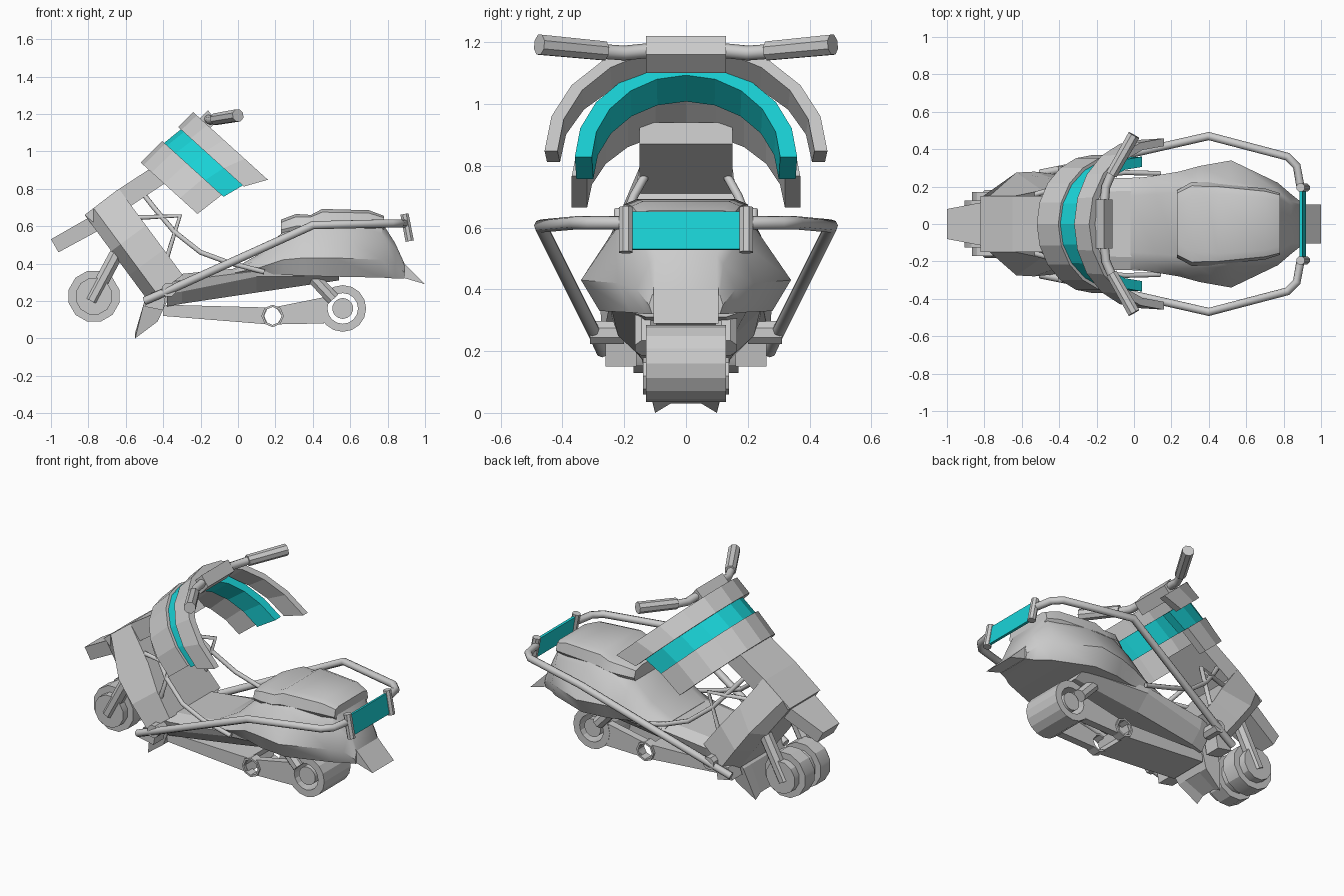
import bpy, bmesh, math
from mathutils import Vector

if "Cube" in bpy.data.objects:
    bpy.data.objects.remove(bpy.data.objects["Cube"])

cyan = bpy.data.materials.new("cyan")
cyan.diffuse_color = (0.01, 0.65, 0.68, 1)
cyan.use_nodes = True
cyan.node_tree.nodes["Principled BSDF"].inputs["Base Color"].default_value = cyan.diffuse_color


def loft(name, rings, closed_ends=True, mat=None, smooth=None, loop=False):
    bm = bmesh.new()
    rows = [[bm.verts.new(p) for p in r] for r in rings]
    n = len(rows[0])
    pairs = list(zip(rows, rows[1:])) + ([(rows[-1], rows[0])] if loop else [])
    for a, b in pairs:
        for i in range(n):
            j = (i + 1) % n
            bm.faces.new((a[i], a[j], b[j], b[i]))
    if closed_ends and not loop:
        bm.faces.new(rows[0])
        bm.faces.new(rows[-1])
    bmesh.ops.recalc_face_normals(bm, faces=bm.faces)
    me = bpy.data.meshes.new(name)
    bm.to_mesh(me)
    bm.free()
    ob = bpy.data.objects.new(name, me)
    bpy.context.collection.objects.link(ob)
    if mat:
        me.materials.append(mat)
    if smooth:
        bpy.ops.object.select_all(action='DESELECT')
        ob.select_set(True)
        bpy.context.view_layer.objects.active = ob
        bpy.ops.object.shade_smooth_by_angle(angle=math.radians(smooth))
    return ob


def slab(name, pts, y0, y1, mat=None):
    return loft(name, [[(x, y, z) for x, z in pts] for y in (y0, y1)], mat=mat)


def hull(name, sections, smooth=None):
    """Mirrored cross-sections: (x, [(half width, z) bottom to top])."""
    rings = [[(x, w, z) for w, z in s] + [(x, -w, z) for w, z in reversed(s)]
             for x, s in sections]
    return loft(name, rings, smooth=smooth)


def rod(name, a, b, r, sides=8, r2=None):
    a, b = Vector(a), Vector(b)
    q = (b - a).to_track_quat('Z', 'Y')
    ring = lambda c, rad: [c + q @ Vector((rad * math.cos(t), rad * math.sin(t), 0))
                           for t in [(k + .5) * math.tau / sides for k in range(sides)]]
    return loft(name, [ring(a, r), ring(b, r2 or r)], smooth=30)


def tube(name, pts, r):
    cu = bpy.data.curves.new(name, 'CURVE')
    cu.dimensions = '3D'
    cu.bevel_depth = r
    cu.bevel_resolution = 2
    cu.use_fill_caps = True
    sp = cu.splines.new('POLY')
    sp.points.add(len(pts) - 1)
    for p, c in zip(sp.points, pts):
        p.co = (*c, 1)
    ob = bpy.data.objects.new(name, cu)
    bpy.context.collection.objects.link(ob)
    return ob


def ring_tube(name, x, z, ro, ri, y0, y1, sides):
    prof = [(ro, y0), (ro, y1), (ri, y1), (ri, y0)]
    return loft(name, [[(x + r * math.cos(t), y, z + r * math.sin(t)) for r, y in prof]
                       for t in [k * math.tau / sides for k in range(sides)]], loop=True)


def cowl(name, lo, hi, T, mat=None):
    """Horseshoe band; lo/hi = (x, z at the nose, length, half width)."""
    rings = []
    for k in range(11):
        a = math.radians(-90 + 18 * k)
        def pt(e, t):
            x, z, L, W = e
            u = L - (L - t) * math.cos(a)
            return (x + .74 * u, (W - t) * math.sin(a), z - .67 * u)
        rings.append([pt(lo, 0), pt(hi, 0), pt(hi, T), pt(lo, T)])
    return loft(name, rings, mat=mat)


# windscreen cowl bands
cowl("cowl_lower_band", (-.52, .94, .41, .37), (-.405, 1.055, .43, .37), .05)
cowl("cowl_cyan_band", (-.395, 1.045, .43, .355), (-.29, 1.13, .45, .36), .055, cyan)
cowl("cowl_upper_band", (-.32, 1.13, .475, .45), (-.24, 1.21, .54, .458), .042)

# neck between shield and cowl
slab("neck", [(-.82, .66), (-.65, .79), (-.42, .94), (-.33, .87), (-.57, .71), (-.7, .56)], -.15, .15)

# leg shield: narrow at the neck, flaring out, leaning in towards the rear
def shield_ring(s, wf, wm, wb):
    pts = [(0, wf), (.06, wm), (.23, wb)]
    pts = pts + [(d, -w) for d, w in reversed(pts)]
    return [(-.82 + .595 * s + .805 * d, w, .66 - .805 * s + .595 * d) for d, w in pts]
loft("leg_shield", [shield_ring(*r) for r in
     [(0, .14, .15, .15), (.24, .17, .275, .18), (.4, .17, .28, .23), (.57, .16, .27, .25)]])

# front fender beak and lower splash guard
loft("front_fender", [[(-1, -.08, .53), (-1, .08, .53), (-.96, .08, .46), (-.96, -.08, .46)],
                      [(-.79, -.12, .65), (-.79, .12, .65), (-.72, .12, .59), (-.72, -.12, .59)]])
loft("splash_guard", [[(-.55, y, z), (-.43, y * 1.2, .09), (-.36, y * 1.5, .24), (-.37, y * 1.5, .32),
                       (-.5, y * 1.5, .2)] for y, z in ((-.1, 0), (-.05, .03), (.05, .03), (.1, 0))])

# front wheel and hub
rod("front_hub", (-.77, -.17, .225), (-.77, .17, .225), .1, 12)

# underbody, rear body, tail
hull("underbody", [
    (-.38, [(.14, .17), (.2, .24), (.22, .30), (.15, .34)]),
    (-.3, [(.15, .185), (.22, .25), (.24, .31), (.17, .345)]),
    (.1, [(.15, .245), (.24, .33), (.25, .36), (.18, .385)]),
    (.54, [(.13, .31), (.2, .335), (.2, .36), (.15, .38)])])
hull("rear_body", [
    (-.02, [(.22, .335), (.24, .35), (.2, .365), (.15, .375)]),
    (.12, [(.23, .345), (.26, .38), (.22, .43), (.16, .455)]),
    (.24, [(.24, .34), (.28, .42), (.24, .52), (.17, .57)]),
    (.35, [(.27, .335), (.31, .43), (.235, .59), (.18, .63)]),
    (.52, [(.28, .33), (.34, .43), (.23, .59), (.18, .64)]),
    (.77, [(.18, .325), (.22, .42), (.175, .56), (.14, .62)]),
    (.84, [(.13, .32), (.16, .4), (.12, .48), (.1, .51)]),
    (.89, [(.11, .32), (.12, .35), (.11, .38), (.1, .4)])], smooth=40)
slab("tail_flap", [(.8, .55), (.85, .44), (1, .29), (.88, .325), (.78, .4)], -.105, .105)

# stepped seat
hull("seat", [
    (.23, [(.16, .54), (.18, .58), (.165, .62), (.1, .635)]),
    (.31, [(.2, .56), (.225, .6), (.205, .65), (.15, .665)]),
    (.39, [(.21, .57), (.225, .6), (.2, .65), (.15, .66)]),
    (.45, [(.2, .58), (.215, .61), (.2, .675), (.16, .692)]),
    (.7, [(.17, .58), (.19, .61), (.175, .67), (.14, .685)]),
    (.78, [(.14, .57), (.165, .6), (.155, .645), (.12, .655)])], smooth=35)

# rear wheel: hollow tyre with floating hub
ring_tube("rear_tyre", .56, .16, .125, .082, -.13, .13, 16)
rod("rear_hub", (.56, -.12, .16), (.56, .12, .16), .056, 14)
slab("front_swing_arm", [(-.4, .18), (.16, .165), (.14, .12), (.16, .075), (-.4, .12)], -.125, .125)

# handlebar clamp, tilted
slab("handlebar_clamp", [(-.215, 1.165), (-.16, 1.22), (-.115, 1.16), (-.17, 1.1)], -.13, .13)

# tail light panel
slab("tail_light", [(.885, .65), (.9, .652), (.92, .53), (.905, .528)], -.18, .18, cyan)

# everything that comes in left and right pairs
for s, side in ((1, "left"), (-1, "right")):
    y = lambda v: s * v
    rod("front_tyre_" + side, (-.77, y(.03), .225), (-.77, y(.125), .225), .14, 12)
    tube("handlebar_" + side, [(-.16, y(.1), 1.175), (-.15, y(.2), 1.165), (-.12, y(.27), 1.17)], .024)
    rod("grip_" + side, (-.12, y(.265), 1.172), (0, y(.475), 1.192), .033, 8, .035)
    tube("side_rail_" + side, [(-.5, y(.27), .2), (-.35, y(.3), .265), (.4, y(.47), .605),
         (.82, y(.36), .615), (.87, y(.31), .615), (.89, y(.2), .615)], .022)
    rod("light_post_" + side, (.89, y(.195), .665), (.918, y(.195), .52), .024)
    rod("rail_mount_" + side, (-.37, y(.2), .26), (-.37, y(.31), .26), .04)
    slab("foot_peg_" + side, [(-.5, .17), (-.47, .24), (-.38, .27), (-.4, .15)], y(.16), y(.26))
    rod("fork_" + side, (-.64, y(.145), .47), (-.785, y(.145), .2), .04)
    tube("leg_tube_" + side, [(-.52, y(.12), .79), (-.45, y(.17), .7), (-.34, y(.22), .57),
         (-.2, y(.26), .46), (-.05, y(.275), .405), (.14, y(.27), .355)], .014)
    tube("brace_" + side, [(-.56, y(.15), .645), (-.31, y(.22), .655), (-.39, y(.22), .4)], .014)
    ring_tube("swing_joint_" + side, .185, .12, .06, .048, y(.08), y(.14), 8)
    slab("rear_swing_arm_" + side, [(.2, .168), (.46, .22), (.475, .16), (.46, .08), (.21, .075), (.235, .12)], y(.08), y(.128))
    rod("shock_" + side, (.38, y(.13), .35), (.51, y(.13), .21), .038)
